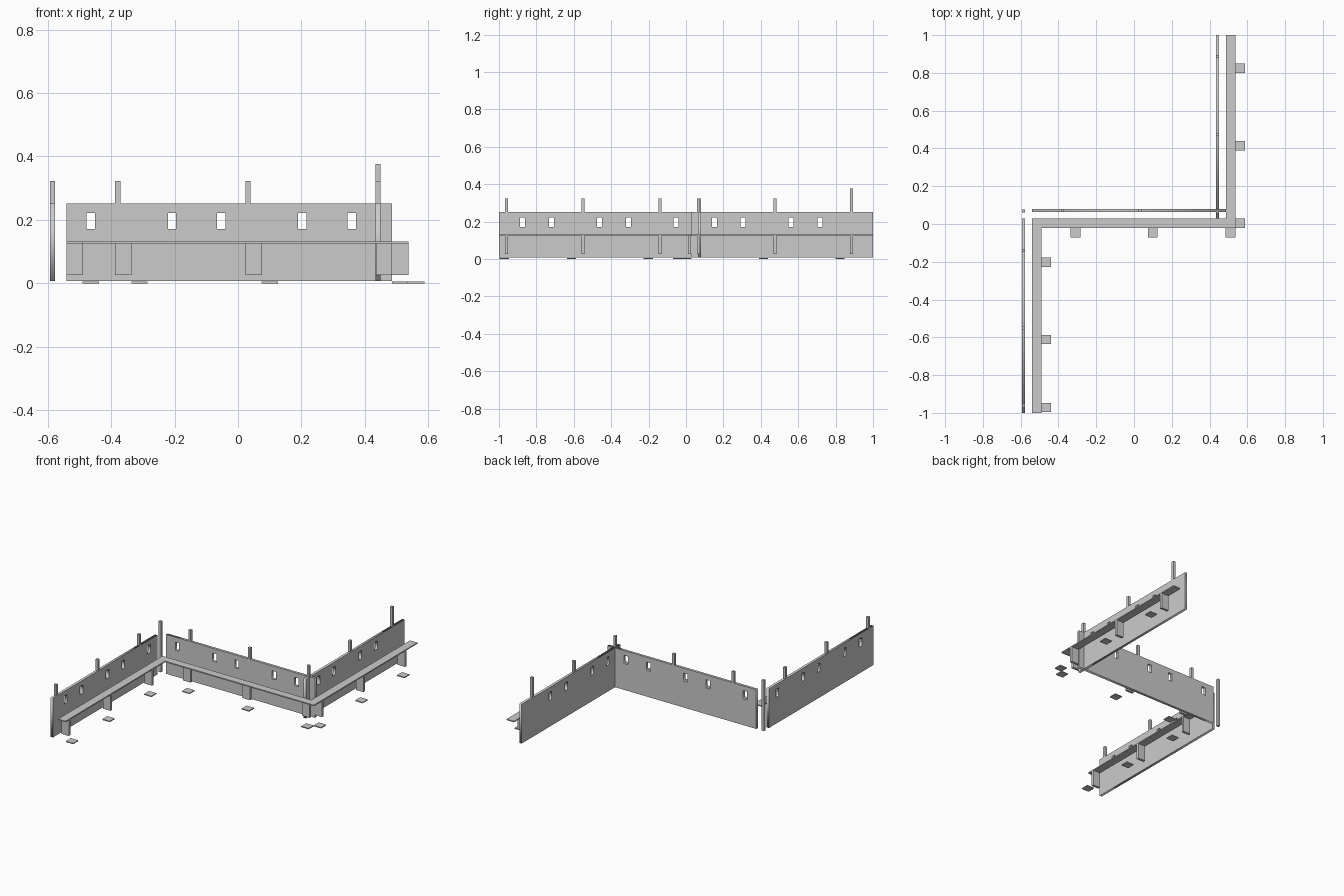
import bpy
from math import pi

if "Cube" in bpy.data.objects:
    bpy.data.objects.remove(bpy.data.objects["Cube"])

T = 0.016                       # wall and post thickness
Z0, WALL_TOP = 0.007, 0.252     # wall bottom and top
POST_TOP, TALL_TOP = 0.322, 0.376


def box(name, x0, x1, y0, y1, z0, z1):
    bpy.ops.mesh.primitive_cube_add(
        size=1, location=((x0 + x1) / 2, (y0 + y1) / 2, (z0 + z1) / 2))
    ob = bpy.context.object
    ob.name = name
    ob.scale = (x1 - x0, y1 - y0, z1 - z0)
    return ob


def post(name, x, y, z0, z1):
    return box(name, x - T / 2, x + T / 2, y - T / 2, y + T / 2, z0, z1)


def wall(name, u0, u1, holes, location, turn):
    """Upright panel with rectangular window openings along its length."""
    cu = bpy.data.curves.new(name, 'CURVE')
    cu.dimensions = '2D'
    cu.fill_mode = 'BOTH'
    cu.extrude = T / 2
    rects = [(u0, u1, Z0, WALL_TOP)]
    rects += [(h - 0.0133, h + 0.0133, 0.171, 0.222) for h in holes]
    for a, b, c, d in rects:
        sp = cu.splines.new('POLY')
        sp.points.add(3)
        sp.use_cyclic_u = True
        for p, (u, v) in zip(sp.points, ((a, c), (b, c), (b, d), (a, d))):
            p.co = (u, v, 0, 1)
    ob = bpy.data.objects.new(name, cu)
    bpy.context.collection.objects.link(ob)
    ob.location = location
    ob.rotation_euler = (pi / 2, 0, turn)
    bpy.ops.object.select_all(action='DESELECT')
    ob.select_set(True)
    bpy.context.view_layer.objects.active = ob
    bpy.ops.object.convert(target='MESH')


# Three wall panels forming a Z plan
LX, MY, RX = -0.584, 0.072, 0.441
wall("left_wall", -1.0, 0.028, (-0.873, -0.718, -0.463, -0.308, -0.053),
     (LX, 0, 0), pi / 2)
wall("middle_wall", -0.54, 0.486, (-0.464, -0.208, -0.053, 0.203, 0.358),
     (0, MY, 0), 0)
wall("right_wall", 0.028, 1.0, (0.152, 0.305, 0.562, 0.717),
     (RX, 0, 0), pi / 2)

# Posts rising from the wall tops, plus the free-standing corner post
left_y, mid_x, right_y = (-0.96, -0.55, -0.14), (-0.379, 0.031), (0.067, 0.475, 0.886)
for y in left_y:
    post("left_post", LX, y, WALL_TOP, POST_TOP)
for x in mid_x:
    post("middle_post", x, MY, WALL_TOP, POST_TOP)
for y in right_y:
    post("right_post", RX, y, WALL_TOP, TALL_TOP if y > 0.8 else POST_TOP)
post("corner_post", LX, MY - 0.002, Z0, POST_TOP)

# Walkway planks
D0, D1 = 0.125, 0.132
box("left_walkway", -0.54, -0.489, -1.0, -0.02, D0, D1)
box("middle_walkway", -0.54, 0.537, -0.02, 0.028, D0, D1)
box("right_walkway", 0.486, 0.537, 0.028, 1.0, D0, D1)

# Supports under the walkways
for x, ys in ((-0.54, left_y), (0.486, right_y)):
    for y in ys:
        box("side_support", x, x + 0.051, y - T / 2, y + T / 2, 0.027, D0)
for x in (-0.387, 0.024, 0.435):
    box("middle_support", x, x + 0.051, 0.011, 0.027, 0.027, D0)

# Ground pads
pads = [(-0.464, y) for y in (-0.972, -0.612, -0.202)]
pads += [(x, -0.046) for x in (-0.31, 0.1, 0.511)]
pads += [(0.562, y) for y in (0.004, 0.414, 0.824)]
for x, y in pads:
    box("ground_pad", x - 0.0255, x + 0.0255, y - 0.0245, y + 0.0245, 0, 0.006)
